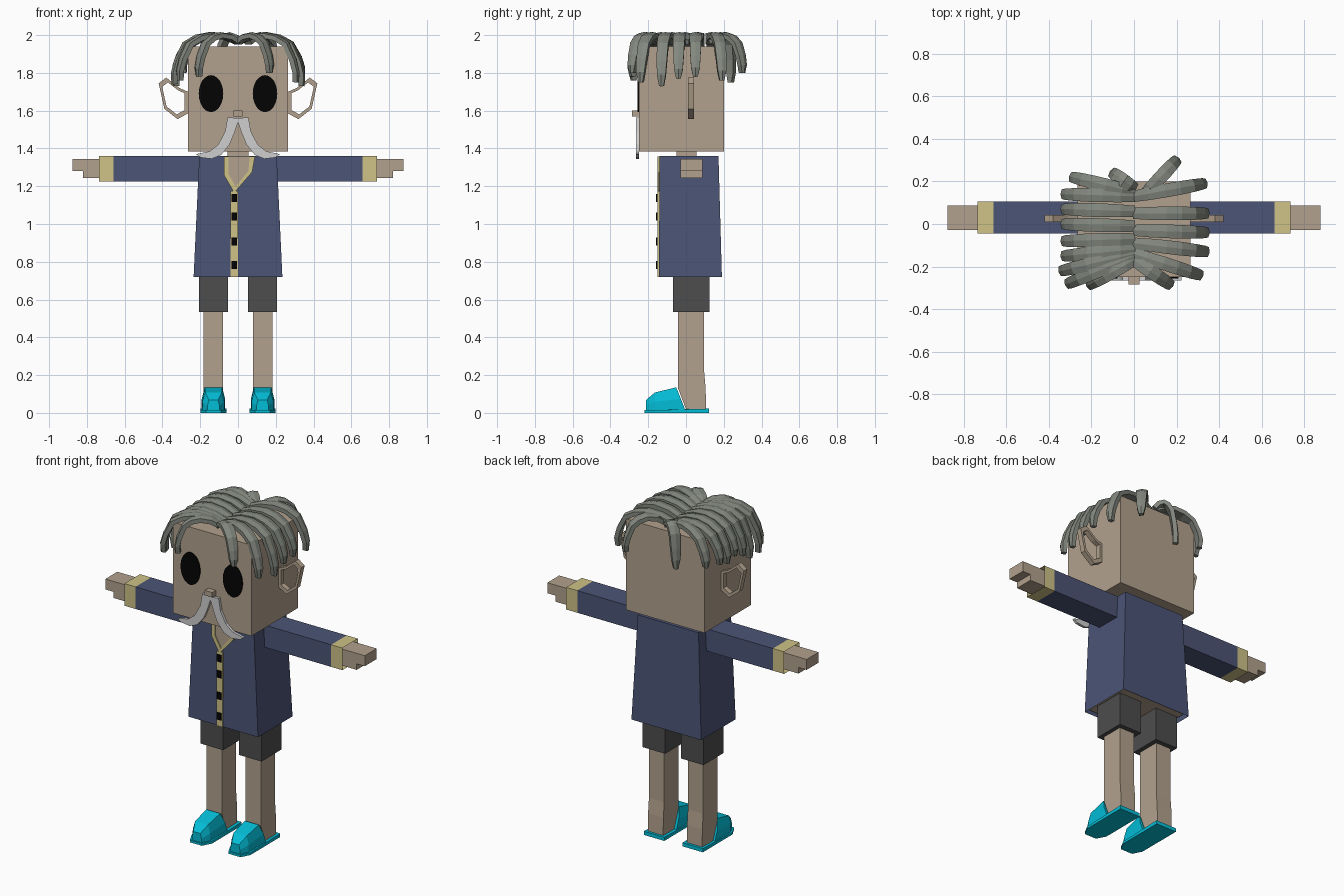
import bpy, bmesh, math
from mathutils import Vector

cube = bpy.data.objects.get("Cube")
if cube:
    bpy.data.objects.remove(cube, do_unlink=True)


def material(name, rgb):
    m = bpy.data.materials.new(name)
    m.use_nodes = True
    col = [(c / 255) ** 2.2 for c in rgb] + [1]
    m.diffuse_color = col
    b = next(n for n in m.node_tree.nodes if n.type == 'BSDF_PRINCIPLED')
    b.inputs["Base Color"].default_value = col
    b.inputs["Roughness"].default_value = 0.8
    return m


SKIN = material("skin", (177, 160, 140))
NAVY = material("navy_cloth", (77, 85, 117))
KHAKI = material("khaki_trim", (205, 193, 134))
CHARCOAL = material("charcoal_cloth", (78, 78, 78))
CYAN = material("cyan_shoe", (10, 188, 214))
GREY = material("grey_hair", (130, 135, 126))
WHITE = material("pale_moustache", (205, 205, 205))
BLACK = material("black", (12, 12, 12))


def finish(name, bm, mat):
    bmesh.ops.recalc_face_normals(bm, faces=bm.faces)
    me = bpy.data.meshes.new(name)
    bm.to_mesh(me)
    bm.free()
    me.materials.append(mat)
    ob = bpy.data.objects.new(name, me)
    bpy.context.collection.objects.link(ob)
    return ob


def loft(name, rings, mat, caps=(True, True)):
    """Skin a list of equal-length point rings."""
    bm = bmesh.new()
    vs = [[bm.verts.new(p) for p in r] for r in rings]
    n = len(vs[0])
    for a, b in zip(vs, vs[1:]):
        for i in range(n):
            j = (i + 1) % n
            bm.faces.new((a[i], a[j], b[j], b[i]))
    for cap, ring in zip(caps, (vs[0], vs[-1])):
        if cap:
            bm.faces.new(ring)
    return finish(name, bm, mat)


def rect(x0, x1, y0, y1, z):
    return [(x0, y0, z), (x1, y0, z), (x1, y1, z), (x0, y1, z)]


def box(name, xs, ys, zs, mat):
    return loft(name, [rect(*xs, *ys, z) for z in zs], mat)


def plate(name, pts, y0, y1, mat):
    """Extrude an x-z outline along y."""
    return loft(name, [[(x, y, z) for x, z in pts] for y in (y0, y1)], mat)


def band(name, outer, inner, y0, y1, mat, closed=True):
    """Flat band between two matching x-z outlines."""
    rings = [[(*o[:1], y0, o[1]), (o[0], y1, o[1]), (i[0], y1, i[1]), (i[0], y0, i[1])]
             for o, i in zip(outer, inner)]
    if closed:
        rings.append(rings[0])
    ob = loft(name, rings, mat, (not closed, not closed))
    if closed:
        bm = bmesh.new()
        bm.from_mesh(ob.data)
        bmesh.ops.remove_doubles(bm, verts=bm.verts, dist=1e-5)
        bmesh.ops.recalc_face_normals(bm, faces=bm.faces)
        bm.to_mesh(ob.data)
        bm.free()
    return ob


# Head, nose and neck
box("head", (-.265, .265), (-.25, .2), (1.385, 1.94), SKIN)
box("nose", (-.025, .025), (-.285, -.245), (1.57, 1.6), SKIN)
box("neck", (-.055, .055), (-.05, .055), (1.33, 1.4), SKIN)

# Coat, open at the hem, with the body inside
loft("coat", [rect(-.235, .235, -.143, .19, .72), rect(-.205, .205, -.14, .172, 1.36)],
     NAVY, (False, True))
box("body", (-.215, .215), (-.13, .17), (.735, 1.0), SKIN)

# Collar, chest, button strip and buttons
collar_out = [(-.075, 1.358), (-.075, 1.26), (-.02, 1.165), (.075, 1.275), (.09, 1.358)]
collar_in = [(-.05, 1.358), (-.05, 1.265), (-.012, 1.198), (.055, 1.28), (.062, 1.358)]
band("collar", collar_out, collar_in, -.15, -.138, KHAKI, False)
plate("chest", collar_in, -.144, -.138, SKIN)
box("button_strip", (-.04, 0), (-.15, -.135), (.72, 1.175), KHAKI)
for z in (.783, .908, 1.04, 1.137):
    box("button", (-.035, -.005), (-.158, -.148), (z - .021, z + .021), BLACK)

# Curved strands from the parting: root x, root y, tip x, tip y, tip height
STRANDS = [
    (0, .13, -.33, .14, 1.8), (0, .06, -.33, .07, 1.78), (0, -.01, -.33, 0, 1.8),
    (0, -.07, -.33, -.08, 1.77), (0, -.12, -.33, -.15, 1.73), (0, -.14, -.34, -.22, 1.74),
    (0, -.15, -.31, -.28, 1.76), (0, -.17, -.21, -.285, 1.78), (0, .15, -.29, .22, 1.8),
    (0, .17, -.1, .24, 1.75), (0, .13, .33, .19, 1.76), (0, .05, .34, .05, 1.78),
    (0, -.03, .34, -.04, 1.77), (0, -.09, .34, -.13, 1.73), (0, -.14, .31, -.24, 1.75),
    (0, -.17, .17, -.285, 1.8), (.05, .14, .2, .3, 1.8),
]
DROP = [(0, 0), (.2, -.12), (.45, -.16), (.65, -.1), (.83, .06), (.95, .45), (1, .75), (.99, 1)]
WIDTH = [.026, .03, .032, .032, .03, .027, .023, .012]


def strand(x0, y0, x1, y1, tip):
    root, end = Vector((x0, y0, 1.965)), Vector((x1, y1, tip))
    run = Vector((x1 - x0, y1 - y0, 0))
    side = Vector((-run.y, run.x, 0)).normalized()
    path = []
    for u, d in DROP:
        p = root + run * u
        p.z = 1.965 - d * ((1.965 - tip) if d > 0 else .22)
        path.append(p)
    rings = []
    for i, (p, w) in enumerate(zip(path, WIDTH)):
        t = path[min(i + 1, len(path) - 1)] - path[max(i - 1, 0)]
        n = t.cross(side).normalized() * .016
        rings.append([p + side * w + n * .6, p + n, p - side * w + n * .6,
                      p - side * w - n, p + side * w - n])
    loft("hair_strand", rings, GREY)


for s in STRANDS:
    strand(*s)

# Paired parts on each side
EAR = [(.265, 1.7), (.31, 1.72), (.38, 1.775), (.42, 1.745), (.39, 1.61), (.32, 1.555), (.265, 1.585)]
TACHE = [(0, 1.56), (.055, 1.565), (.068, 1.49), (.105, 1.42), (.15, 1.385), (.222, 1.37),
         (.2, 1.352), (.14, 1.345), (.09, 1.365), (.045, 1.42), (.02, 1.48), (0, 1.54)]
c = Vector((.34, 1.665))
EAR_IN = [tuple(c + (Vector(p) - c) * .77) for p in EAR]

for side, s in (("left", 1), ("right", -1)):
    def sx(a, b):
        return tuple(sorted((a * s, b * s)))

    def flip(pts):
        return [(x * s, z) for x, z in pts]

    # Face
    band(side + "_ear", flip(EAR), flip(EAR_IN), .01, .042, SKIN)
    plate(side + "_moustache", flip(TACHE), -.266, -.25, WHITE)
    eye = [(s * .143 + .065 * math.cos(k * math.tau / 24), 1.69 + .098 * math.sin(k * math.tau / 24))
           for k in range(24)]
    plate(side + "_eye", eye, -.257, -.249, BLACK)

    # Sleeve, cuff and hand
    def tube(name, x0, x1, mat):
        loft(name, [[(s * x, -.045, 1.225), (s * x, .105, 1.225), (s * x, .105, 1.36),
                     (s * x, -.045, 1.36)] for x in (x0, x1)], mat, (False, False))
    tube(side + "_sleeve", .18, .66, NAVY)
    tube(side + "_cuff", .66, .735, KHAKI)
    box(side + "_palm", sx(.6, .82), (-.028, .087), (1.243, 1.344), SKIN)
    box(side + "_fingers", sx(.82, .875), (-.028, .087), (1.28, 1.344), SKIN)

    # Shorts and leg
    box(side + "_shorts_leg", sx(.053, .206), (-.068, .125), (.535, .76), CHARCOAL)
    a, b = sx(.08, .183)
    loft(side + "_leg", [rect(a, b, 0, .106, .02), rect(a, b, -.042, .104, .13),
                         rect(a, b, -.042, .096, .22), rect(a, b, -.042, .096, .55)], SKIN)

    # Shoe upper lofted from toe to instep, over a thin sole
    rings = []
    for y, slant, hw, top in ((-.212, 0, .032, .068), (-.165, 0, .058, .108), (-.002, -.05, .062, .135)):
        yt = y + slant
        rings.append([(s * .13 + k * hw, yy, z) for k, yy, z in (
            (-1, y, .01), (-1, y + slant * .5, top * .55), (-.75, yt, top),
            (.75, yt, top), (1, y + slant * .5, top * .55), (1, y, .01))])
    loft(side + "_shoe", rings, CYAN)
    sole = [(-.04, -.22), (.04, -.22), (.069, -.165), (.069, .122), (-.069, .122), (-.069, -.165)]
    loft(side + "_sole", [[(s * .13 + x, y, z if y < 0 else z * 1.6) for x, y in sole]
                          for z in (0, .014)], CYAN)
